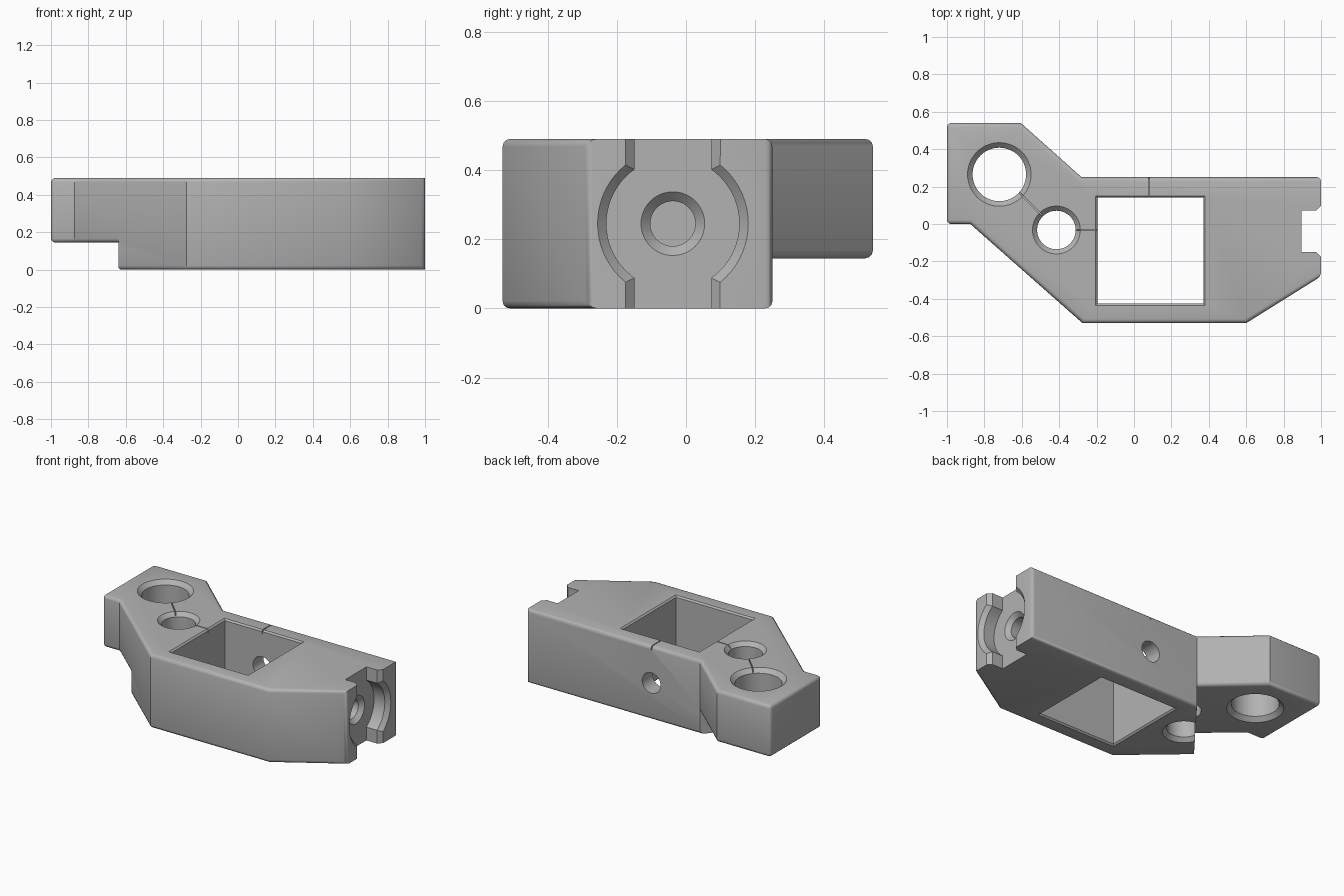
import bpy, bmesh, math

if "Cube" in bpy.data.objects:
    bpy.data.objects.remove(bpy.data.objects["Cube"], do_unlink=True)

TOP, STEP = 0.49, 0.145      # block height, underside of the raised arm
MID = TOP / 2

grey = bpy.data.materials.new("matte_grey")
grey.use_nodes = True
grey.diffuse_color = (0.45, 0.45, 0.45, 1)
grey.node_tree.nodes["Principled BSDF"].inputs["Base Color"].default_value = (0.45, 0.45, 0.45, 1)


def make_object(name, bm):
    bmesh.ops.recalc_face_normals(bm, faces=bm.faces)
    mesh = bpy.data.meshes.new(name)
    bm.to_mesh(mesh)
    bm.free()
    mesh.materials.append(grey)
    obj = bpy.data.objects.new(name, mesh)
    bpy.context.collection.objects.link(obj)
    return obj


# Block: a full-height body and a raised arm sharing the slanted step line
step_back, step_front = (-0.28, 0.25), (-0.64, -0.208)
body_path = [step_back, (1, 0.25), (1, -0.28), (0.6, -0.53), (-0.275, -0.53), step_front]
arm_path = [step_front, (-0.875, 0), (-1, 0), (-1, 0.54), (-0.605, 0.54), step_back]

bm = bmesh.new()
verts = {}


def vert(p, z):
    key = (p, z)
    if key not in verts:
        verts[key] = bm.verts.new((*p, z))
    return verts[key]


def face(points):
    return bm.faces.new([vert(p, z) for p, z in points])


face([(p, TOP) for p in body_path + arm_path[1:-1]])
body_bottom = face([(p, 0) for p in body_path])
face([(p, STEP) for p in arm_path])
step_wall = face([(step_back, 0), (step_front, 0), (step_front, STEP), (step_back, STEP)])
for path, low in ((body_path, 0), (arm_path, STEP)):
    for a, b in zip(path, path[1:]):
        ring = [(a, low), (b, low)]
        if low == 0 and b == step_front:
            ring.append((b, STEP))
        ring += [(b, TOP), (a, TOP)]
        if low == 0 and a == step_back:
            ring.append((a, STEP))
        face(ring)
bmesh.ops.recalc_face_normals(bm, faces=bm.faces)
bm.normal_update()

# Round the outer rims and the end corners
rounded = []
for e in bm.edges:
    a, b = (v.co for v in e.verts)
    at_end = abs(a.x) > 0.99 and abs(b.x) > 0.99
    if step_wall in e.link_faces or (at_end and a.x > 0 and a.z == b.z):
        continue
    flat = [abs(f.normal.z) > 0.9 for f in e.link_faces]
    if flat[0] != flat[1] or (at_end and a.z != b.z):
        rounded.append(e)
bmesh.ops.bevel(bm, geom=rounded, offset=0.022, offset_type='OFFSET', segments=3,
                profile=0.5, affect='EDGES', clamp_overlap=True)
block = make_object("bracket_block", bm)

# Cutters: a unit outline lofted along an axis through (distance, width, height) sections
CIRCLE = [(math.cos(i * math.tau / 64), math.sin(i * math.tau / 64)) for i in range(64)]
SQUARE = [(1, 1), (-1, 1), (-1, -1), (1, -1)]
AXES = {'x': lambda u, v, t: (t, u, v),
        'y': lambda u, v, t: (v, t, u),
        'z': lambda u, v, t: (u, v, t)}
cutters = []


def loft(name, shape, axis, centre, sections, turn=0):
    bm = bmesh.new()
    c, s = math.cos(turn), math.sin(turn)
    rings = []
    for t, w, h in sections:
        ring = []
        for u, v in shape:
            u, v = u * w, v * h
            u, v = u * c - v * s + centre[0], u * s + v * c + centre[1]
            ring.append(bm.verts.new(AXES[axis](u, v, t)))
        rings.append(ring)
    n = len(shape)
    for lo, hi in zip(rings, rings[1:]):
        for i in range(n):
            j = (i + 1) % n
            bm.faces.new((lo[i], lo[j], hi[j], hi[i]))
    bm.faces.new(rings[0])
    bm.faces.new(rings[-1])
    obj = make_object(name, bm)
    obj.hide_render = True
    cutters.append(obj)


def through(low, high, w, h, c):
    """Sections of an opening with a 45 degree chamfer at both ends."""
    o = c + 0.02
    return [(low - 0.02, w + o, h + o), (low + c, w, h), (high - c, w, h), (high + 0.02, w + o, h + o)]


def blind(start, high, w, h, c):
    """Sections of a recess chamfered at its mouth only."""
    o = c + 0.02
    return [(start, w, h), (high - c, w, h), (high + 0.02, w + o, h + o)]


# Square window and the two upright bores
loft("window_cutter", SQUARE, 'z', (0.0875, -0.142), through(0, TOP, 0.283, 0.283, 0.01))
loft("large_bore_cutter", CIRCLE, 'z', (-0.72, 0.265), through(STEP, TOP, 0.143, 0.143, 0.027))
loft("small_bore_cutter", CIRCLE, 'z', (-0.415, -0.032), through(0, TOP, 0.103, 0.103, 0.025))

# End face: vertical slot, round recess and countersunk hole into the window
loft("end_slot_cutter", SQUARE, 'x', (-0.038, MID), blind(0.895, 1, 0.111, 0.6, 0.026))
loft("end_recess_cutter", CIRCLE, 'x', (-0.038, MID), blind(0.895, 1, 0.192, 0.192, 0.026))
loft("end_hole_cutter", CIRCLE, 'x', (-0.038, MID), blind(0.3, 0.895, 0.065, 0.065, 0.027))

# Cross hole through the back wall
loft("back_hole_cutter", CIRCLE, 'y', (MID, 0.08), [(0, 0.068, 0.068), (0.4, 0.068, 0.068)])

# Hairline grooves on the top
for name, centre, length, turn in (("bore", (-0.555, 0.11), 0.09, -math.pi / 4),
                                   ("window", (-0.255, -0.032), 0.075, 0),
                                   ("wall", (0.08, 0.2), 0.08, math.pi / 2)):
    loft(name + "_groove_cutter", SQUARE, 'z', centre,
         [(TOP - 0.025, length, 0.003), (TOP + 0.05, length, 0.003)], turn)

# Cut everything, then keep only the finished block
for cutter in cutters:
    mod = block.modifiers.new(cutter.name, 'BOOLEAN')
    mod.operation = 'DIFFERENCE'
    mod.solver = 'EXACT'
    mod.object = cutter
bpy.context.view_layer.update()
final = bpy.data.meshes.new_from_object(block.evaluated_get(bpy.context.evaluated_depsgraph_get()))
block.modifiers.clear()
block.data = final
final.materials.clear()
final.materials.append(grey)
for cutter in cutters:
    bpy.data.objects.remove(cutter, do_unlink=True)

bpy.ops.object.select_all(action='DESELECT')
block.select_set(True)
bpy.context.view_layer.objects.active = block
bpy.ops.object.shade_smooth_by_angle(angle=math.radians(32))
